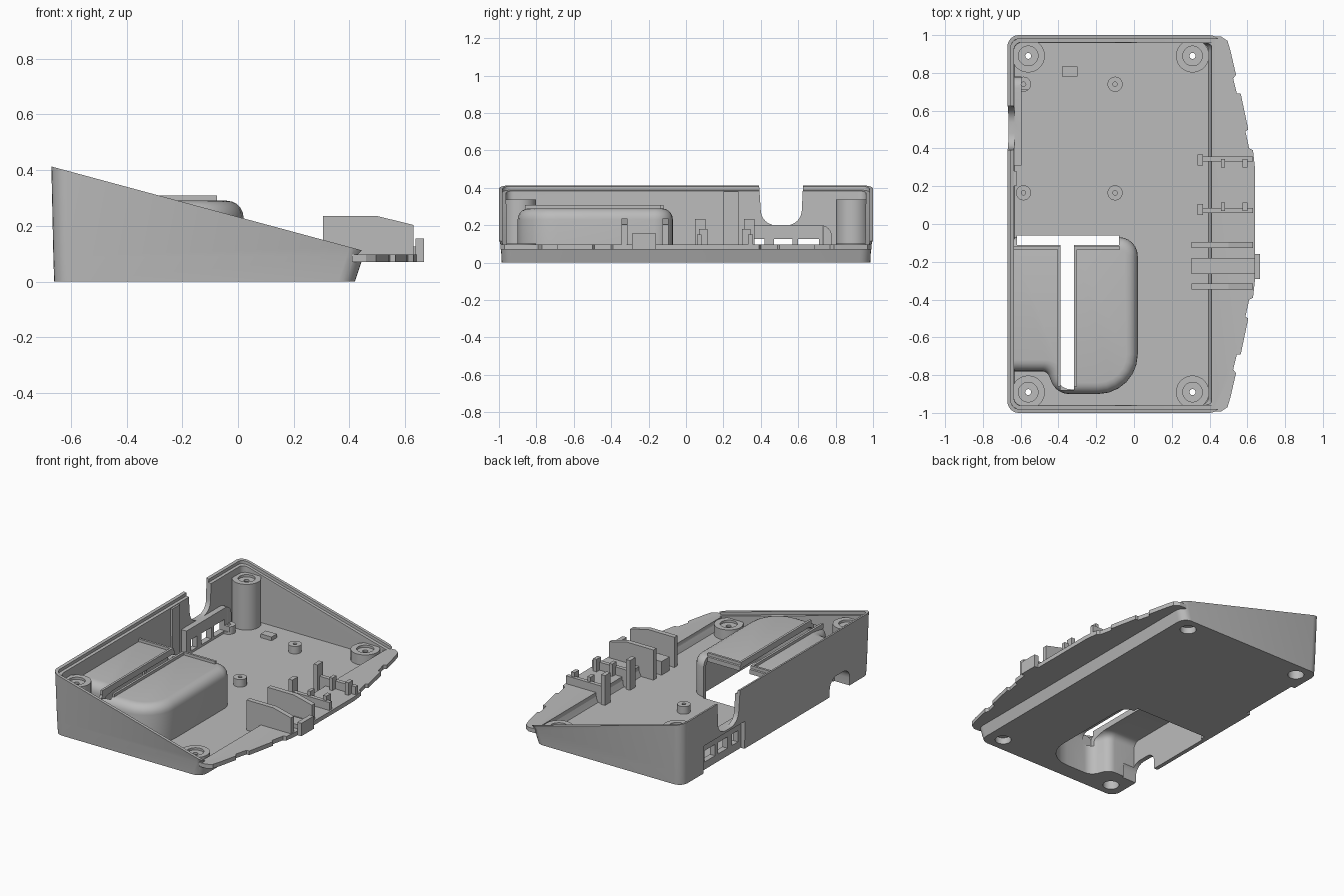
import bpy, bmesh, math
from mathutils import Vector

if "Cube" in bpy.data.objects:
    bpy.data.objects.remove(bpy.data.objects["Cube"])

grey = bpy.data.materials.new("plain_grey")
grey.use_nodes = True
grey.diffuse_color = (0.5, 0.5, 0.5, 1)
grey.node_tree.nodes["Principled BSDF"].inputs["Base Color"].default_value = (0.5, 0.5, 0.5, 1)


def rim(x):
    """Height of the sloping rim."""
    return 0.232 - 0.27 * x


def rounded(corners, steps=6):
    """Outline from (x, y, radius) corners."""
    pts = []
    n = len(corners)
    for i, (x, y, r) in enumerate(corners):
        p = Vector((x, y))
        if r == 0:
            pts.append(p)
            continue
        a = (Vector(corners[i - 1][:2]) - p).normalized()
        b = (Vector(corners[(i + 1) % n][:2]) - p).normalized()
        half = math.acos(a.dot(b)) / 2
        c = p + (a + b).normalized() * (r / math.sin(half))
        u = p + a * (r / math.tan(half)) - c
        v = p + b * (r / math.tan(half)) - c
        turn = math.atan2(u.x * v.y - u.y * v.x, u.dot(v))
        start = math.atan2(u.y, u.x)
        for k in range(steps + 1):
            f = start + turn * k / steps
            pts.append(c + Vector((r * math.cos(f), r * math.sin(f))))
    return pts


def rect(x0, x1, y, r=0.06):
    return rounded([(x0, -y, r), (x1, -y, r), (x1, y, r), (x0, y, r)])


def make(name, bm):
    bmesh.ops.recalc_face_normals(bm, faces=bm.faces)
    me = bpy.data.meshes.new(name)
    bm.to_mesh(me)
    bm.free()
    ob = bpy.data.objects.new(name, me)
    bpy.context.collection.objects.link(ob)
    me.materials.append(grey)
    return ob


def loft(name, rings):
    """Solid through (height, outline) rings; a height may be a function of x."""
    bm = bmesh.new()
    loops = [[bm.verts.new((p.x, p.y, z(p.x) if callable(z) else z)) for p in pts]
             for z, pts in rings]
    for lo, hi in zip(loops, loops[1:]):
        for i in range(len(lo)):
            bm.faces.new((lo[i - 1], lo[i], hi[i], hi[i - 1]))
    bm.faces.new(loops[0])
    bm.faces.new(loops[-1])
    return make(name, bm)


def prism(name, pts, z0, z1):
    return loft(name, [(z0, pts), (z1, pts)])


def box(name, x0, x1, y0, y1, z0, z1):
    return prism(name, rounded([(x0, y0, 0), (x1, y0, 0), (x1, y1, 0), (x0, y1, 0)]), z0, z1)


def cyl(name, x, y, r, z0, z1, n=28):
    return prism(name, [Vector((x + r * math.cos(i * math.tau / n),
                                y + r * math.sin(i * math.tau / n))) for i in range(n)], z0, z1)


def side_prism(name, corners, x0, x1):
    """Outline given in (y, z), extruded along x."""
    ob = prism(name, rounded(corners), x0, x1)
    for v in ob.data.vertices:
        y, z, x = v.co
        v.co = (x, y, z)
    return ob


def combine(target, op, *parts):
    for part in parts:
        mod = target.modifiers.new("join", 'BOOLEAN')
        mod.operation, mod.object, mod.solver = op, part, 'EXACT'
        bpy.context.view_layer.update()
        dg = bpy.context.evaluated_depsgraph_get()
        me = bpy.data.meshes.new_from_object(target.evaluated_get(dg))
        target.modifiers.clear()
        target.data = me
        bpy.data.objects.remove(part)


# Sloped tray with a stepped rim
body = loft("case_body", [(0, rect(-0.66, 0.42, 0.985)), (0.09, rect(-0.663, 0.45, 0.99)),
                          (rim, rect(-0.67, 0.46, 1.0))])
cavity = loft("cavity", [(0.035, rect(-0.63, 0.395, 0.957, 0.04)),
                         (0.09, rect(-0.632, 0.42, 0.958, 0.04)),
                         (0.095, rect(-0.632, 0.62, 0.958, 0.04)),
                         (0.6, rect(-0.638, 0.62, 0.965, 0.04))])
ledge = loft("ledge", [(lambda x: rim(x) - 0.02, rect(-0.652, 0.7, 0.98, 0.045)),
                       (0.7, rect(-0.655, 0.7, 0.984, 0.045))])
combine(body, 'DIFFERENCE', cavity, ledge)

# Stepped front flange
half = [(0.64, 0.3), (0.63, 0.39), (0.61, 0.4), (0.59, 0.49), (0.605, 0.5), (0.565, 0.69),
        (0.545, 0.69), (0.525, 0.77), (0.54, 0.79), (0.51, 0.92), (0.495, 0.97), (0.46, 0.993),
        (0.41, 0.993)]
outline = [Vector((x, -y)) for x, y in reversed(half)] + [Vector(p) for p in half]
combine(body, 'UNION', prism("front_flange", outline, 0.07, 0.0975))


# Raised compartment with a rounded top edge, open underneath
def compartment(name, left, inset, z0, z1, edge):
    rings = []
    for k in range(-1, 6):
        a = max(k, 0) / 5 * math.pi / 2
        d = inset + edge * (1 - math.cos(a))
        z = z0 if k < 0 else z1 - edge + edge * math.sin(a)
        rings.append((z, rounded([
            (left, -0.78 + d, 0), (-0.46 + d, -0.78 + d, 0.04 + d),
            (-0.41 + d, -0.9 + d, 0.1 - d), (0.02 - d, -0.9 + d, 0.21 - d),
            (0.02 - d, -0.07 - d, 0.1 - d), (left, -0.07 - d, 0)])))
    return loft(name, rings)


combine(body, 'UNION', compartment("compartment", -0.65, 0, 0.02, 0.29, 0.06))

# Corner screw bosses and board standoffs
bosses = [(x, s * 0.89) for x in (-0.56, 0.31) for s in (-1, 1)]
standoffs = [(x, y) for x in (-0.585, -0.1) for y in (0.165, 0.74)]
for x, y in bosses:
    combine(body, 'UNION', cyl("screw_boss", x, y, 0.088, 0.01, rim(x) - 0.045))
for x, y in standoffs:
    combine(body, 'UNION', cyl("standoff", x, y, 0.04, 0.02, 0.085))

# Port plate, wall rib and floor tab
combine(body, 'UNION',
        side_prism("port_plate", [(0.31, 0.02, 0), (0.78, 0.02, 0), (0.78, 0.2, 0.06),
                                  (0.31, 0.2, 0)], -0.645, -0.595),
        box("wall_rib", -0.645, -0.622, 0.2, 0.28, 0.02, 0.38),
        box("floor_tab", -0.38, -0.3, 0.78, 0.835, 0.02, 0.06))

# Openings in the compartment
combine(body, 'DIFFERENCE',
        compartment("compartment_hollow", -0.633, 0.025, -0.1, 0.268, 0.045),
        box("top_slot", -0.39, -0.318, -0.88, -0.09, 0.2, 0.5),
        box("side_opening", -0.62, -0.08, -0.11, -0.06, -0.15, 0.5),
        side_prism("cable_arch", [(-0.77, -0.1, 0), (-0.56, -0.1, 0), (-0.56, 0.12, 0.07),
                                  (-0.77, 0.12, 0.07)], -0.8, -0.55))

# Back wall notch, port recess and port windows
combine(body, 'DIFFERENCE',
        side_prism("cable_notch", [(0.405, 0.2, 0.08), (0.615, 0.2, 0.08), (0.63, 0.5, 0),
                                   (0.385, 0.5, 0)], -0.8, -0.56),
        box("port_recess", -0.8, -0.633, 0.33, 0.76, -0.1, 0.185))
for y0, y1 in ((0.36, 0.42), (0.47, 0.57), (0.6, 0.71)):
    combine(body, 'DIFFERENCE', box("port_window", -0.8, -0.56, y0, y1, 0.05, 0.125))

# Screw holes with counterbores from both ends
for x, y in bosses:
    top = rim(x) - 0.045
    combine(body, 'DIFFERENCE', cyl("head_bore", x, y, 0.05, -0.1, top - 0.06),
            cyl("top_bore", x, y, 0.052, top - 0.015, 0.6),
            cyl("screw_hole", x, y, 0.016, -0.15, 0.7, 16))
for x, y in standoffs:
    combine(body, 'DIFFERENCE', cyl("pilot_hole", x, y, 0.012, 0.045, 0.2, 12))

bpy.ops.object.select_all(action='DESELECT')
body.select_set(True)
bpy.context.view_layer.objects.active = body
bpy.ops.object.shade_smooth_by_angle(angle=math.radians(32))

# Rails on the compartment top
for side, x in (("left", -0.318), ("right", -0.405)):
    box(side + "_slot_rail", x, x + 0.015, -0.86, -0.12, 0.275, 0.308)
for side, x0, x1 in (("left", -0.318, -0.075), ("right", -0.635, -0.39)):
    box(side + "_cross_rail", x0, x1, -0.135, -0.12, 0.275, 0.308)

# Front plates with sloped tops
for i, y in enumerate((-0.11, -0.33)):
    bm = bmesh.new()
    corners = [(0.305, 0.03), (0.4, 0.03), (0.42, 0.075), (0.63, 0.075), (0.63, 0.203),
               (0.5, 0.235), (0.305, 0.235)]
    loops = [[bm.verts.new((px, y + s, pz)) for px, pz in corners] for s in (-0.016, 0.016)]
    for k in range(len(corners)):
        bm.faces.new((loops[0][k - 1], loops[0][k], loops[1][k], loops[1][k - 1]))
    for loop in loops:
        bm.faces.new(loop)
    make("front_plate_%d" % (i + 1), bm)

# Block and end tab between the plates
box("latch_block", 0.305, 0.405, -0.265, -0.18, 0.03, 0.125)
box("latch_arm", 0.4, 0.645, -0.265, -0.18, 0.075, 0.125)
box("latch_tab", 0.638, 0.668, -0.29, -0.16, 0.07, 0.155)

# Pair of slotted brackets
for side, y, s in (("left", 0.345, -1), ("right", 0.07, 1)):
    def part(name, x0, x1, a, b, z0, z1):
        lo, hi = sorted((y + s * a, y + s * b))
        box(side + name, x0, x1, lo, hi, z0, z1)
    part("_bracket_foot", 0.34, 0.405, -0.012, 0.014, 0.03, 0.15)
    part("_bracket_wall", 0.4, 0.63, -0.012, 0.014, 0.075, 0.15)
    part("_bracket_post", 0.337, 0.365, -0.022, 0.035, 0.03, 0.232)
    part("_inner_tab", 0.46, 0.482, 0.0, 0.045, 0.075, 0.18)
    part("_outer_tab", 0.575, 0.6, 0.0, 0.045, 0.075, 0.18)
